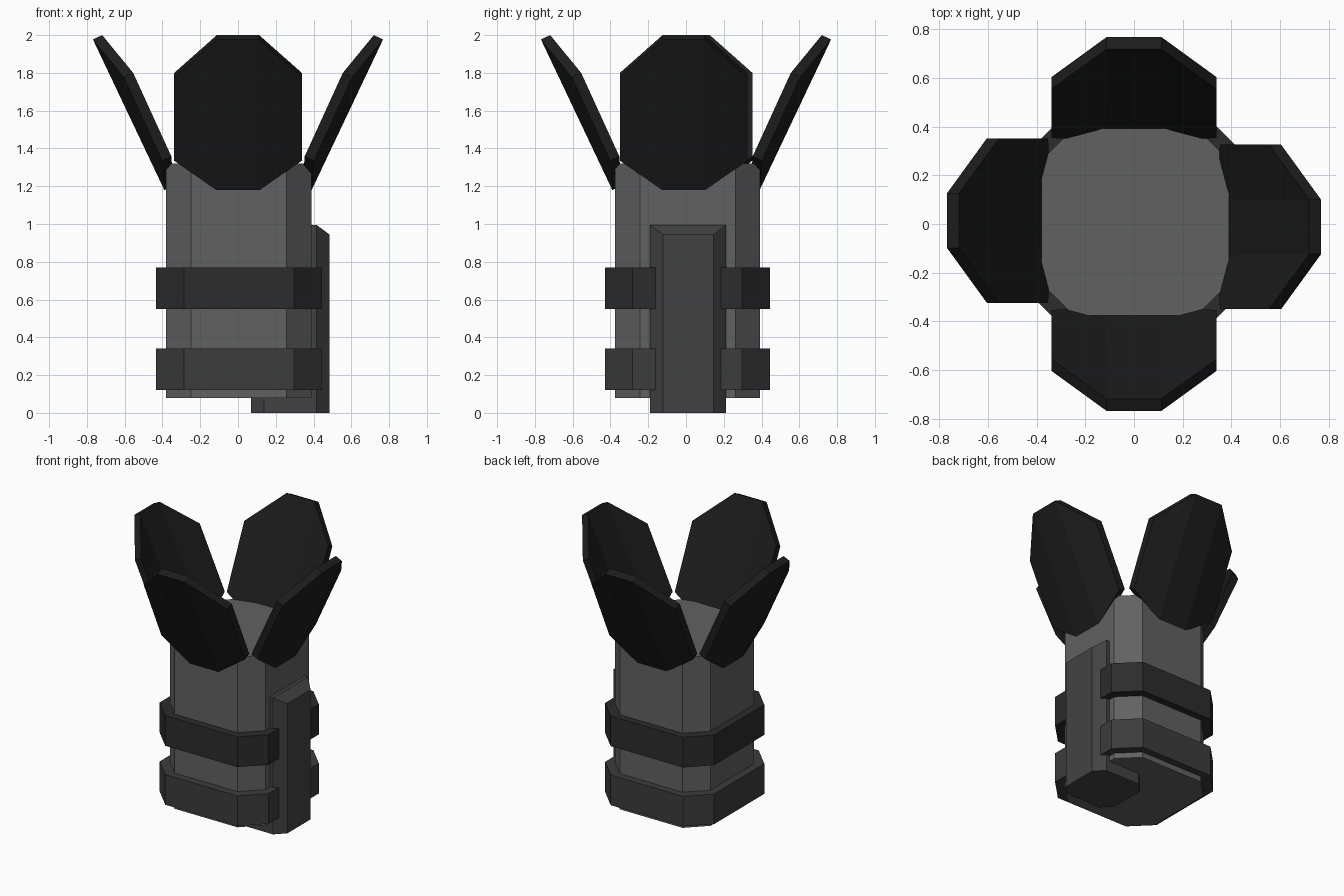
import bpy, bmesh
from math import radians
from mathutils import Matrix

if "Cube" in bpy.data.objects:
    bpy.data.objects.remove(bpy.data.objects["Cube"])


def grey(name, v):
    m = bpy.data.materials.new(name)
    m.diffuse_color = (v, v, v, 1)
    m.use_nodes = True
    m.node_tree.nodes["Principled BSDF"].inputs["Base Color"].default_value = m.diffuse_color
    return m


def make(name, bm, mat):
    bmesh.ops.recalc_face_normals(bm, faces=bm.faces)
    me = bpy.data.meshes.new(name)
    bm.to_mesh(me)
    bm.free()
    me.materials.append(mat)
    ob = bpy.data.objects.new(name, me)
    bpy.context.collection.objects.link(ob)
    return ob


def octagon_prism(name, x0, x1, y0, y1, z0, z1, c, mat, top=None):
    """Box with chamfered vertical corners; top(x) can slope the upper cap."""
    ring = [(x0 + c, y0), (x1 - c, y0), (x1, y0 + c), (x1, y1 - c),
            (x1 - c, y1), (x0 + c, y1), (x0, y1 - c), (x0, y0 + c)]
    bm = bmesh.new()
    lo = [bm.verts.new((x, y, z0)) for x, y in ring]
    hi = [bm.verts.new((x, y, top(x) if top else z1)) for x, y in ring]
    bm.faces.new(lo)
    bm.faces.new(hi)
    for i in range(8):
        j = (i + 1) % 8
        bm.faces.new((lo[i], lo[j], hi[j], hi[i]))
    if top:
        bmesh.ops.connect_verts_concave(bm, faces=bm.faces)
    return make(name, bm, mat)


def petal(name, angle, shift, mat):
    """Plate with a flat centre strip and two side strips bent inward (outer side faces +x)."""
    outer = [(0.39, -0.115, 1.18), (0.39, 0.115, 1.18), (0.402, 0.338, 1.335),
             (0.604, 0.338, 1.777), (0.768, 0.112, 1.977), (0.768, -0.112, 1.977),
             (0.604, -0.338, 1.777), (0.402, -0.338, 1.335)]
    bm = bmesh.new()
    out = [bm.verts.new((x, y + shift, z)) for x, y, z in outer]
    inn = [bm.verts.new((x - 0.049, y + shift, z + 0.023)) for x, y, z in outer]
    for v in (out, inn):
        for strip in ((0, 1, 4, 5), (1, 2, 3, 4), (0, 5, 6, 7)):
            bm.faces.new([v[i] for i in strip])
    for i in range(8):
        j = (i + 1) % 8
        bm.faces.new((out[i], out[j], inn[j], inn[i]))
    bm.transform(Matrix.Rotation(radians(angle), 4, 'Z'))
    return make(name, bm, mat)


# Main column
octagon_prism("body", -0.38, 0.39, -0.375, 0.393, 0.08, 1.32, 0.132, grey("body_grey", 0.12))

# Two bands around the column
for name, z0, z1, v in (("lower_band", 0.12, 0.34, 0.045), ("upper_band", 0.55, 0.77, 0.025)):
    octagon_prism(name, -0.434, 0.444, -0.43, 0.445, z0, z1, 0.148, grey(name + "_grey", v))

# Upright post set into the right side, with a sloped top and a foot below the body
octagon_prism("side_post", 0.07, 0.484, -0.19, 0.213, 0.0, 1.0, 0.068, grey("post_grey", 0.055),
              top=lambda x: 1.0 if x < 0.3 else (0.945 if x > 0.45 else 0.995))

# Four flaring petals
dark = grey("petal_grey", 0.012)
for name, angle, shift in (("right_petal", 0, -0.012), ("back_petal", 90, 0.0),
                           ("left_petal", 180, -0.014), ("front_petal", 270, 0.0)):
    petal(name, angle, shift, dark)
